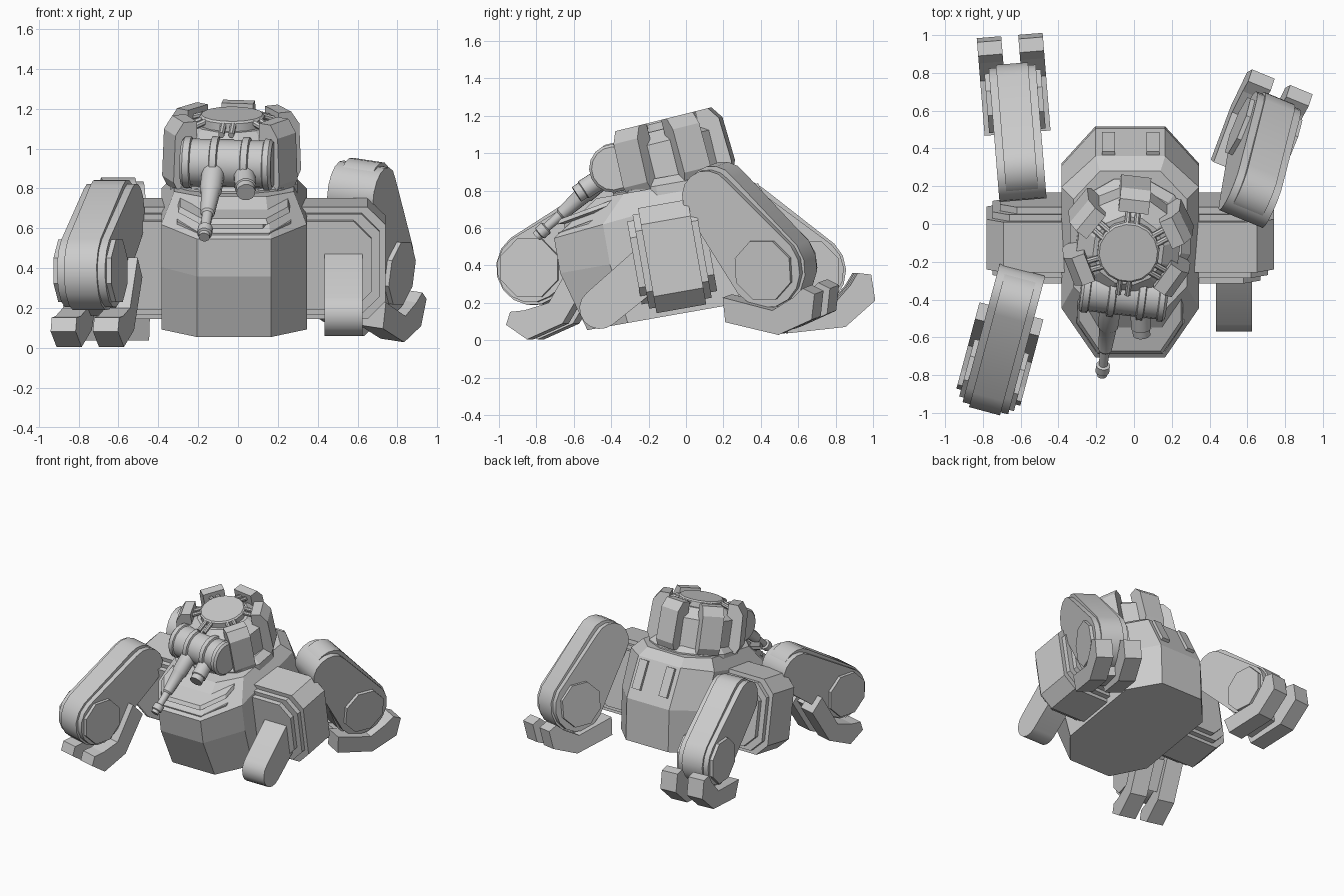
import bpy, bmesh
from math import sin, cos, pi, radians, atan2
from mathutils import Matrix, Vector

if "Cube" in bpy.data.objects:
    bpy.data.objects.remove(bpy.data.objects["Cube"])

armour = bpy.data.materials.new("armour_grey")
armour.use_nodes = True
GREY = (0.6, 0.6, 0.6, 1)
armour.diffuse_color = GREY
armour.node_tree.nodes["Principled BSDF"].inputs["Base Color"].default_value = GREY


def loft(name, rings, frame=Matrix(), smooth=False):
    """Skin a list of equal-length point rings and cap both ends."""
    bm = bmesh.new()
    rows = [[bm.verts.new(frame @ Vector(p)) for p in ring] for ring in rings]
    n = len(rows[0])
    for a, b in zip(rows, rows[1:]):
        for i in range(n):
            bm.faces.new((a[i], a[(i + 1) % n], b[(i + 1) % n], b[i]))
    bm.faces.new(rows[0])
    bm.faces.new(rows[-1])
    bmesh.ops.recalc_face_normals(bm, faces=bm.faces)
    mesh = bpy.data.meshes.new(name)
    bm.to_mesh(mesh)
    bm.free()
    mesh.materials.append(armour)
    obj = bpy.data.objects.new(name, mesh)
    bpy.context.collection.objects.link(obj)
    if smooth:
        mesh.shade_smooth()
        mesh.set_sharp_from_angle(angle=radians(32))


def slab(name, outline, lo, hi, frame, smooth=False):
    """Extrude a (y, z) outline along x."""
    loft(name, [[(x, y, z) for y, z in outline] for x in (lo, hi)], frame, smooth)


def box(name, centre, size, frame):
    c, h = Vector(centre), Vector(size) / 2
    outline = [(c.y + a * h.y, c.z + b * h.z) for a, b in ((-1, -1), (1, -1), (1, 1), (-1, 1))]
    slab(name, outline, c.x - h.x, c.x + h.x, frame)


def lathe(name, profile, frame, sides=16, smooth=True):
    """Spin a list of (radius, z) about the local z axis."""
    angles = [2 * pi * (i + 0.5) / sides for i in range(sides)]
    loft(name, [[(r * cos(a), r * sin(a), z) for a in angles] for r, z in profile], frame, smooth)


def tube(name, a, b, profile, frame=Matrix(), sides=12):
    """Lathe from a to b; profile is (radius, fraction of the length)."""
    a, b = Vector(a), Vector(b)
    d = b - a
    turn = d.to_track_quat('Z', 'Y').to_matrix().to_4x4()
    lathe(name, [(r, t * d.length) for r, t in profile],
          frame @ Matrix.Translation(a) @ turn, sides)


def octagon(front, rear, w, cx, cf, cr, height, slope=0):
    """Long octagon whose height climbs from the front by slope."""
    nose = w - cx
    pts = [(-nose, front), (nose, front), (w, front + cf), (w, rear - cr),
           (nose, rear), (-nose, rear), (-w, rear - cr), (-w, front + cf)]
    return [(x, y, height + slope * (y - front)) for x, y in pts]


# ---- Hull, pitched nose down ----
hull = Matrix.Translation((-0.02, 0, 0)) @ Matrix.Rotation(radians(10), 4, 'X')
loft("hull", [
    octagon(-0.51, 0.55, 0.365, 0.18, 0.22, 0.20, 0.145),
    octagon(-0.60, 0.595, 0.365, 0.18, 0.27, 0.20, 0.47),
    octagon(-0.60, 0.50, 0.365, 0.18, 0.27, 0.17, 0.66, 0.1),
    octagon(-0.34, 0.43, 0.30, 0.14, 0.15, 0.15, 0.83),
], hull)
# Raised collar on the front deck, with a slot running round it
loft("front_vent_collar", [
    octagon(y, -0.1, w, 0.11, 0.17, 0.05, z, 0.18) for y, w, z in (
        (-0.575, 0.285, 0.60), (-0.575, 0.285, 0.685), (-0.535, 0.255, 0.69),
        (-0.535, 0.255, 0.725), (-0.57, 0.28, 0.73), (-0.55, 0.27, 0.755))
], hull)
lathe("turret_ring", [(0.33, 0.78), (0.33, 0.84), (0.28, 0.88)],
      hull @ Matrix.Translation((0, 0.07, 0)), 12, False)
for x in (-0.115, 0.12):
    box("rear_hatch_plate", (0, 0, 0), (0.07, 0.04, 0.22),
        hull @ Matrix.Translation((x, 0.54, 0.65)) @ Matrix.Rotation(radians(18), 4, 'X'))


# ---- Side sponsons: a tall middle plate between two lower ones ----
def sponson_plate(side, end, half_height, y_lo, y_hi):
    c, top, low = 0.09, 0.455 + half_height, 0.455 - half_height
    outline = [(0.30, low), (end - c, low), (end, low + c), (end, top - c), (end - c, top), (0.30, top)]
    loft("sponson_plate", [[(side * x, y, z) for x, z in outline] for y in (y_lo, y_hi)], hull)


for side in (1, -1):
    sponson_plate(side, 0.76, 0.285, -0.13, 0.14)
    sponson_plate(side, 0.73, 0.255, -0.165, 0.175)
    sponson_plate(side, 0.69, 0.225, -0.20, 0.21)


# ---- Legs ----
def capsule(a, ra, b, rb, steps=8):
    """Outline around two circles, in (y, z)."""
    lean = atan2(b[1] - a[1], b[0] - a[0])
    pts = []
    for c, r, start in ((a, ra, lean + pi / 2), (b, rb, lean - pi / 2)):
        for i in range(steps + 1):
            t = start + pi * i / steps
            pts.append((c[0] + r * cos(t), c[1] + r * sin(t)))
    return pts


def leg_frame(hip, knee, roll=0):
    hip, knee = Vector(hip), Vector(knee)
    flat_dir = (knee - hip).xy
    yaw = atan2(-flat_dir.x, flat_dir.y)
    frame = (Matrix.Translation(hip) @ Matrix.Rotation(yaw, 4, 'Z')
             @ Matrix.Rotation(radians(roll), 4, 'Y'))
    return frame, (flat_dir.length, knee.z - hip.z)


FOOT = [(-0.20, -0.18), (-0.17, -0.31), (0.14, -0.325), (0.32, -0.21),
        (0.32, -0.07), (0.25, -0.05), (0.20, -0.11), (0.09, -0.20)]


def leg(name, hip, knee, foot_tilt, hip_r, knee_r, roll=0):
    frame, k = leg_frame(hip, knee, roll)
    slab(name + "_thigh", capsule((0, 0), hip_r, k, knee_r), -0.125, 0.125, frame, True)
    slab(name + "_thigh_strip", capsule((0.02, 0.02), hip_r, k, knee_r + 0.015),
         -0.085, 0.085, frame, True)
    joint = frame @ Matrix.Translation((0, *k))
    axle = joint @ Matrix.Rotation(pi / 2, 4, 'Y')
    lathe(name + "_knee_hub", [(0.17, -0.15), (0.17, 0.15)], axle, 8, False)
    foot = joint @ Matrix.Rotation(radians(foot_tilt), 4, 'X')
    for s in (-1, 1):
        slab(name + "_toe", FOOT, s * 0.11 - 0.065, s * 0.11 + 0.065, foot)
    box(name + "_foot_bridge", (0, -0.03, -0.23), (0.2, 0.24, 0.08), foot)


leg("right_front_leg", (-0.63, -0.39, 0.67), (-0.74, -0.80, 0.387), -56, 0.155, 0.185)
leg("right_rear_leg", (-0.60, 0.28, 0.68), (-0.63, 0.65, 0.37), 9, 0.155, 0.185)
leg("left_rear_leg", (0.62, 0.16, 0.78), (0.737, 0.445, 0.39), -10, 0.145, 0.205, 8)

# Severed leg stump
frame, end = leg_frame((0.53, -0.14, 0.44), (0.53, -0.46, 0.17))
slab("left_front_stump", capsule((0, 0), 0.12, end, 0.11), -0.095, 0.095, frame, True)

# ---- Turret, tilted forward and turned a little ----
turret = (Matrix.Translation((-0.03, -0.06, 0.80)) @ Matrix.Rotation(radians(14), 4, 'X')
          @ Matrix.Rotation(radians(-7), 4, 'Z'))
lathe("turret_body", [(0.25, 0), (0.28, 0.05), (0.28, 0.27), (0.19, 0.335)], turret, 12, False)
lathe("turret_cap", [(0.165, 0.32), (0.165, 0.375), (0.155, 0.385)], turret, 16)

# Armour blocks and paired pipes around the cap; the gun takes the front slot
BLOCK = [(0.22, 0.03), (0.32, 0.03), (0.345, 0.08), (0.335, 0.32), (0.29, 0.385), (0.22, 0.385)]
for angle in (0, 58, 118, 180, 242, 302):
    spoke = turret @ Matrix.Rotation(radians(angle), 4, 'Z')
    if angle != 180:
        slab("turret_block", BLOCK, -0.08, 0.08, spoke)
    for s in (-0.025, 0.025):
        tube("cap_pipe", (s, 0.14, 0.37), (s, 0.24, 0.335), [(0.016, 0), (0.016, 1)], spoke, 8)

# Gun mantlet drum with raised bands
drum = [(0.115, 0), (0.13, 0.03), (0.13, 0.10), (0.12, 0.11), (0.12, 0.32), (0.135, 0.33),
        (0.135, 0.40), (0.12, 0.41), (0.12, 0.66), (0.135, 0.67), (0.135, 0.74), (0.12, 0.75),
        (0.12, 0.90), (0.13, 0.91), (0.13, 0.97), (0.115, 1)]
tube("gun_mantlet", (-0.22, -0.265, 0.195), (0.24, -0.265, 0.195), drum, turret, 16)
box("mantlet_mount", (0, -0.18, 0.17), (0.34, 0.2, 0.24), turret)

# Long cannon and short barrel
tube("long_cannon", (-0.12, -0.40, 0.91), (-0.17, -0.80, 0.555),
     [(0.06, 0), (0.055, 0.35), (0.048, 0.37), (0.036, 0.66), (0.027, 0.68), (0.024, 0.86),
      (0.038, 0.87), (0.038, 0.95), (0.028, 0.96), (0.028, 1)])
tube("short_barrel", (0.03, -0.40, 0.90), (0.04, -0.585, 0.78),
     [(0.055, 0), (0.055, 0.8), (0.048, 0.82), (0.048, 1)])
